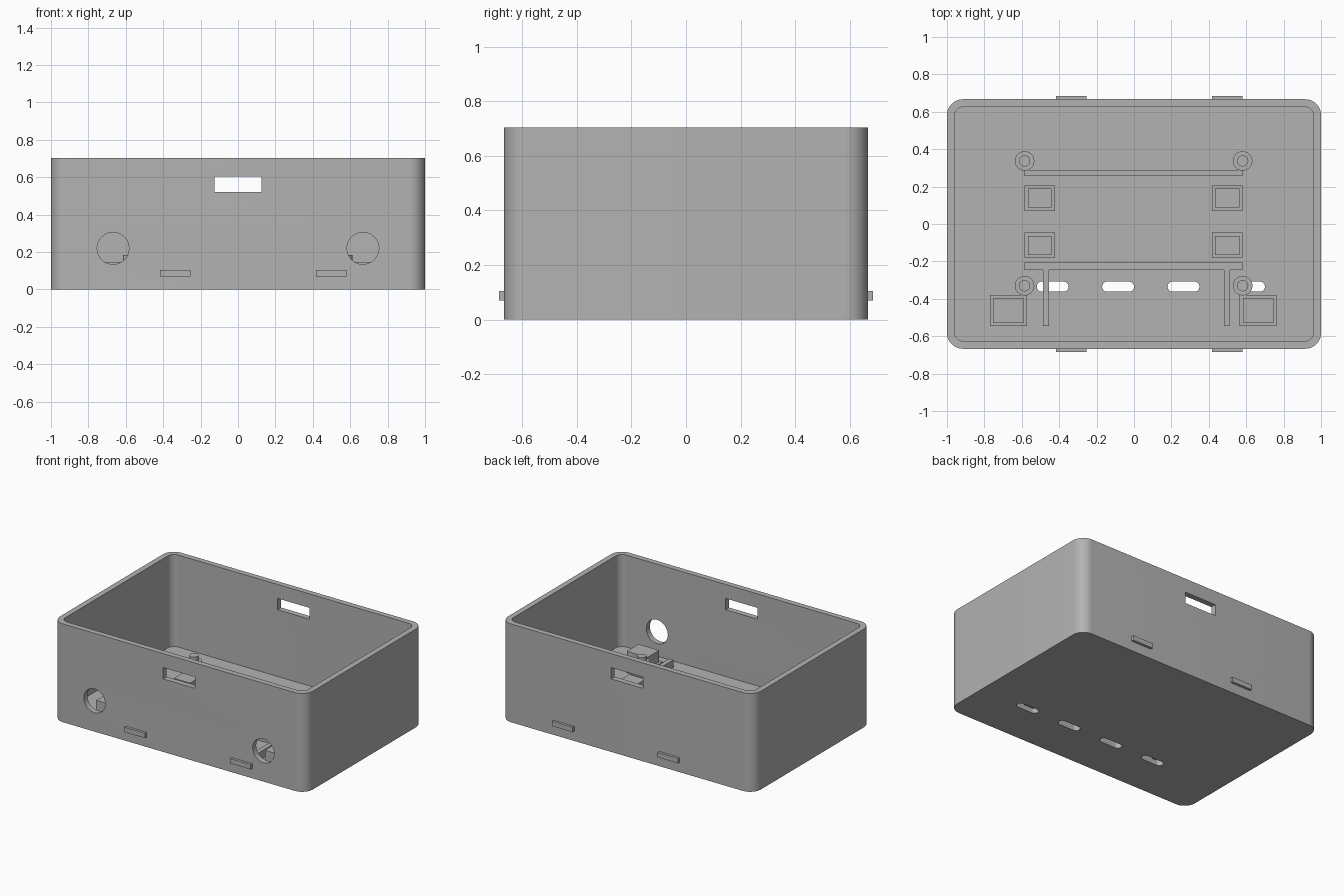
import bpy, bmesh, math
from mathutils import Matrix

old = bpy.data.objects.get("Cube")
if old:
    bpy.data.objects.remove(old, do_unlink=True)

grey = bpy.data.materials.new("light_grey_plastic")
grey.use_nodes = True
COLOR = (0.45, 0.45, 0.45, 1)
grey.diffuse_color = COLOR
grey.node_tree.nodes["Principled BSDF"].inputs["Base Color"].default_value = COLOR

FLOOR = 0.045
SINK = FLOOR - 0.01  # parts start slightly inside the floor


def finish(name, bm):
    mesh = bpy.data.meshes.new(name)
    bm.to_mesh(mesh)
    bm.free()
    mesh.materials.append(grey)
    ob = bpy.data.objects.new(name, mesh)
    bpy.context.collection.objects.link(ob)
    return ob


def block(name, x, y, z, radius=0, axis=2):
    """Box between (min, max) pairs, with edges along one axis rounded."""
    bm = bmesh.new()
    bmesh.ops.create_cube(bm, size=1)
    for v in bm.verts:
        for i, (lo, hi) in enumerate((x, y, z)):
            v.co[i] = lo if v.co[i] < 0 else hi
    if radius:
        edges = [e for e in bm.edges
                 if abs(e.verts[0].co[axis] - e.verts[1].co[axis]) > 1e-5]
        bmesh.ops.bevel(bm, geom=edges, offset=radius, segments=10,
                        profile=0.5, affect='EDGES')
    return finish(name, bm)


def cylinder(name, centre, r, depth, along_y=False):
    bm = bmesh.new()
    m = Matrix.Translation(centre)
    if along_y:
        m = m @ Matrix.Rotation(math.pi / 2, 4, 'X')
    bmesh.ops.create_cone(bm, cap_ends=True, segments=48, radius1=r,
                          radius2=r, depth=depth, matrix=m)
    return finish(name, bm)


def smooth(ob):
    bpy.ops.object.select_all(action='DESELECT')
    ob.select_set(True)
    bpy.context.view_layer.objects.active = ob
    bpy.ops.object.shade_smooth_by_angle(angle=math.radians(30))


def cut(target, cutter):
    mod = target.modifiers.new("cut", 'BOOLEAN')
    mod.operation = 'DIFFERENCE'
    mod.solver = 'EXACT'
    mod.object = cutter
    bpy.context.view_layer.objects.active = target
    bpy.ops.object.modifier_apply(modifier=mod.name)
    bpy.data.objects.remove(cutter, do_unlink=True)


# Open tray with rounded corners
case = block("case_shell", (-1, 1), (-0.667, 0.667), (0, 0.703), 0.085)
cut(case, block("cavity", (-0.96, 0.96), (-0.627, 0.627), (FLOOR, 0.9), 0.05))

# Window through the front and back walls
cut(case, block("window", (-0.125, 0.125), (-0.8, 0.8), (0.522, 0.603)))

# Round ports in the front wall
for x in (-0.668, 0.668):
    cut(case, cylinder("port", (x, -0.65, 0.22), 0.085, 0.16, True))

# Rounded vent slots in the floor
for i in range(4):
    x = -0.435 + 0.35 * i
    cut(case, block("vent", (x - 0.085, x + 0.085), (-0.362, -0.308),
                    (-0.1, 0.042 + FLOOR), 0.0265))
smooth(case)

# Latch tabs outside the front and back walls
for side, y in (("front", (-0.685, -0.655)), ("back", (0.655, 0.685))):
    for hand, x in (("right", (-0.417, -0.255)), ("left", (0.417, 0.58))):
        block(f"{side}_{hand}_latch_tab", x, y, (0.07, 0.105))

# Board standoffs with locating pins
for side, y in (("front", -0.33), ("back", 0.337)):
    for hand, x in (("right", -0.585), ("left", 0.581)):
        for part, r, top in (("standoff", 0.052, 0.148), ("pin", 0.03, 0.185)):
            smooth(cylinder(f"{side}_{hand}_{part}", (x, y, (SINK + top) / 2),
                            r, top - SINK))


def pad(name, x, y, top):
    """Raised block standing on a slightly wider foot."""
    t = 0.017
    block(name + "_foot", x, y, (SINK, 0.065))
    block(name, (x[0] + t, x[1] - t), (y[0] + t, y[1] - t), (SINK, top))


# Support pads
for hand, x in (("right", (-0.585, -0.423)), ("left", (0.417, 0.58))):
    pad(f"back_{hand}_pad", x, (0.07, 0.206), 0.12)
    pad(f"middle_{hand}_pad", x, (-0.182, -0.046), 0.12)
for hand, x in (("right", (-0.77, -0.573)), ("left", (0.565, 0.762))):
    pad(f"front_{hand}_port_pad", x, (-0.545, -0.379), 0.148)

# Floor rails and ribs
block("back_rail", (-0.585, 0.58), (0.257, 0.29), (SINK, 0.1))
block("front_rail", (-0.585, 0.58), (-0.245, -0.207), (SINK, 0.1))
for hand, x in (("right", (-0.486, -0.454)), ("left", (0.482, 0.514))):
    block(f"{hand}_rib", x, (-0.545, -0.24), (SINK, 0.1))
